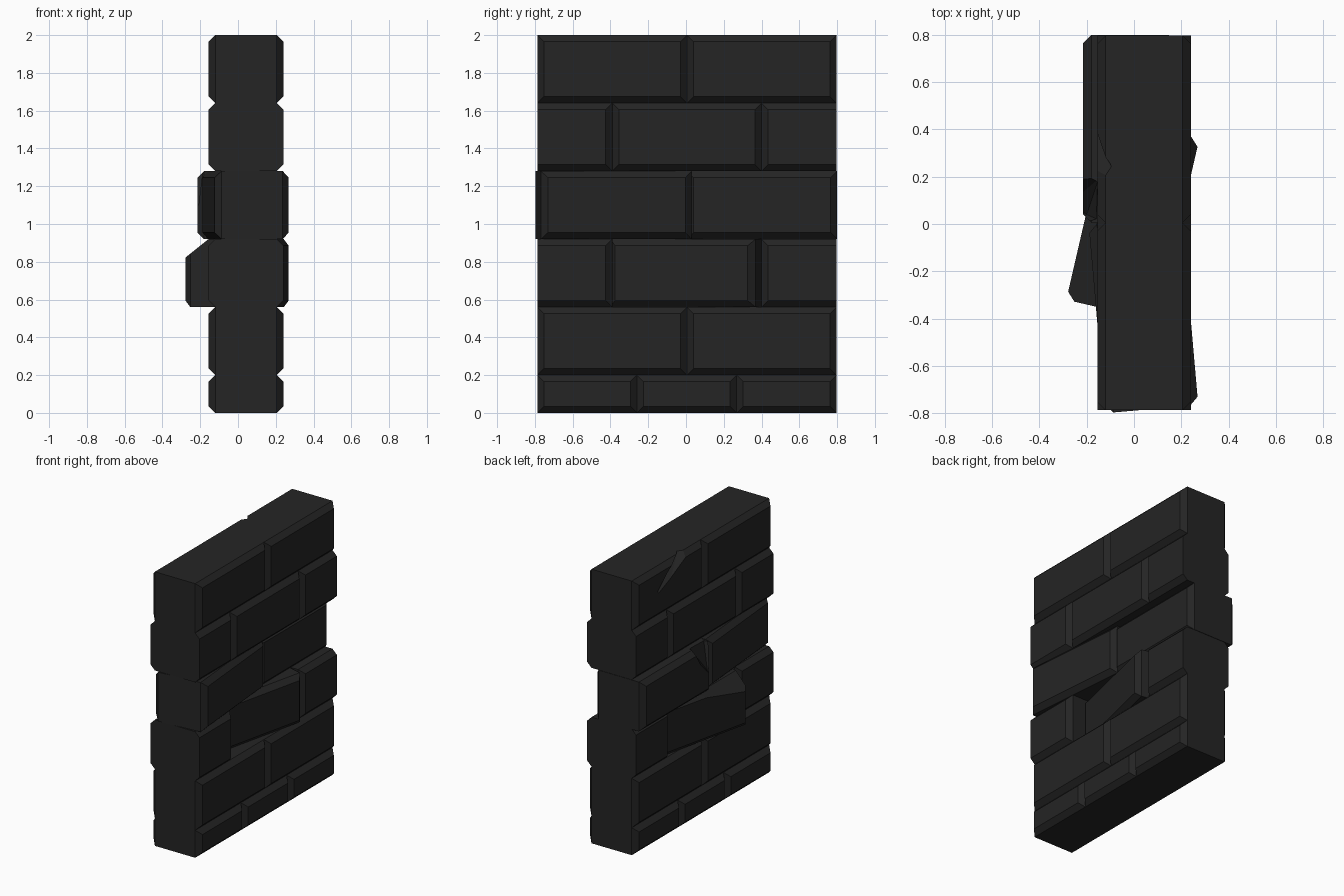
import bpy, bmesh, math
from mathutils import Vector, Matrix

if "Cube" in bpy.data.objects:
    bpy.data.objects.remove(bpy.data.objects["Cube"])

stone = bpy.data.materials.new("charcoal stone")
stone.diffuse_color = (0.018, 0.018, 0.018, 1)
stone.use_nodes = True
stone.node_tree.nodes["Principled BSDF"].inputs["Base Color"].default_value = stone.diffuse_color

C = 0.035            # chamfer size
X0, X1 = -0.155, 0.24
CX, HX = (X0 + X1) / 2, (X1 - X0) / 2


def add_object(name, bm):
    bmesh.ops.recalc_face_normals(bm, faces=bm.faces[:])
    me = bpy.data.meshes.new(name)
    bm.to_mesh(me)
    bm.free()
    ob = bpy.data.objects.new(name, me)
    bpy.context.collection.objects.link(ob)
    me.materials.append(stone)
    return ob


def brick(name, y0, y1, z0, z1, lo=C, hi=C, centre=None, angle=0.0):
    """Block through the wall, chamfered round both broad faces.
    lo / hi are the chamfers at its two y ends."""
    cy, hy = (y0 + y1) / 2, (y1 - y0) / 2
    bm = bmesh.new()
    loops = []
    for x, k in ((-HX, 1), (-HX + C, 0), (HX - C, 0), (HX, 1)):
        a, b = -hy + lo * k, hy - hi * k
        c, d = z0 + C * k, z1 - C * k
        loops.append([bm.verts.new((x, y, z)) for y, z in ((a, c), (b, c), (b, d), (a, d))])
    for p, q in zip(loops, loops[1:]):
        for i in range(4):
            j = (i + 1) % 4
            bm.faces.new((p[i], p[j], q[j], q[i]))
    bm.faces.new(loops[0])
    bm.faces.new(loops[-1])
    px, py = centre or (CX, cy)
    bm.transform(Matrix.Translation((px, py, 0)) @ Matrix.Rotation(math.radians(angle), 4, 'Z'))
    return add_object(name, bm)


def chip(ob, points):
    """Knock a convex chip out of a brick."""
    bm = bmesh.new()
    for p in points:
        bm.verts.new(p)
    res = bmesh.ops.convex_hull(bm, input=bm.verts[:])
    loose = [v for v in bm.verts if not v.link_faces]
    bmesh.ops.delete(bm, geom=loose, context='VERTS')
    cutter = add_object("chip_cutter", bm)
    cutter.hide_render = True
    mod = ob.modifiers.new("chip", 'BOOLEAN')
    mod.operation, mod.solver, mod.object = 'DIFFERENCE', 'EXACT', cutter
    deps = bpy.context.evaluated_depsgraph_get()
    me = bpy.data.meshes.new_from_object(ob.evaluated_get(deps))
    ob.modifiers.clear()
    ob.data = me
    bpy.data.objects.remove(cutter)


# Regular courses: z range, joints in y, whether wall ends are chamfered
L, R = -0.787, 0.797
courses = [
    ("base", 0.0, 0.2, (L, -0.26, 0.268, R), C),
    ("lower", 0.2, 0.56, (L, 0.005, R), C),
    ("upper", 1.28, 1.64, (L, -0.39, 0.40, R), 0),
    ("top", 1.64, 2.0, (L, 0.005, R), C),
]
bricks = {}
for cname, z0, z1, ys, end in courses:
    n = len(ys) - 1
    for i in range(n):
        name = f"{cname}_brick_{i + 1}"
        bricks[name] = brick(name, ys[i], ys[i + 1], z0, z1,
                             end if i == 0 else C, end if i == n - 1 else C)

# Disturbed course with a twisted middle brick
brick("middle_brick_1", L, -0.39, 0.56, 0.92, 0, C)
brick("middle_brick_3", 0.40, R, 0.56, 0.92, C, 0)
twisted = brick("twisted_brick", -0.39, 0.40, 0.56, 0.92, centre=(-0.005, 0.02), angle=-13)

# Course with one slightly turned and one pushed back brick
brick("turned_brick", -0.40, 0.40, 0.92, 1.28, centre=(0.04, -0.384), angle=5)
pushed = brick("pushed_brick", 0.005, 0.8, 0.92, 1.28, centre=(CX - 0.06, 0.4025))

# Broken corners on the rear side
chip(twisted, [(x, y, z) for y in (-0.6, 0.5)
               for x, z in ((-0.155, 0.921), (-0.40, 0.725), (-0.40, 1.0), (-0.155, 1.0))])
chip(pushed, [(-0.27, 0.25, 1.3), (-0.27, -0.02, 1.3), (-0.15, 0.19, 1.3),
              (-0.155, 0.02, 1.3), (-0.27, 0.09, 1.04), (-0.2, 0.04, 1.08)])
chip(bricks["top_brick_2"], [(-0.09, 0.21, 2.02), (-0.145, 0.54, 1.83), (-0.2, 0.05, 2.02),
                             (-0.2, 0.36, 2.02), (-0.2, 0.58, 1.88), (-0.2, 0.53, 1.78)])
